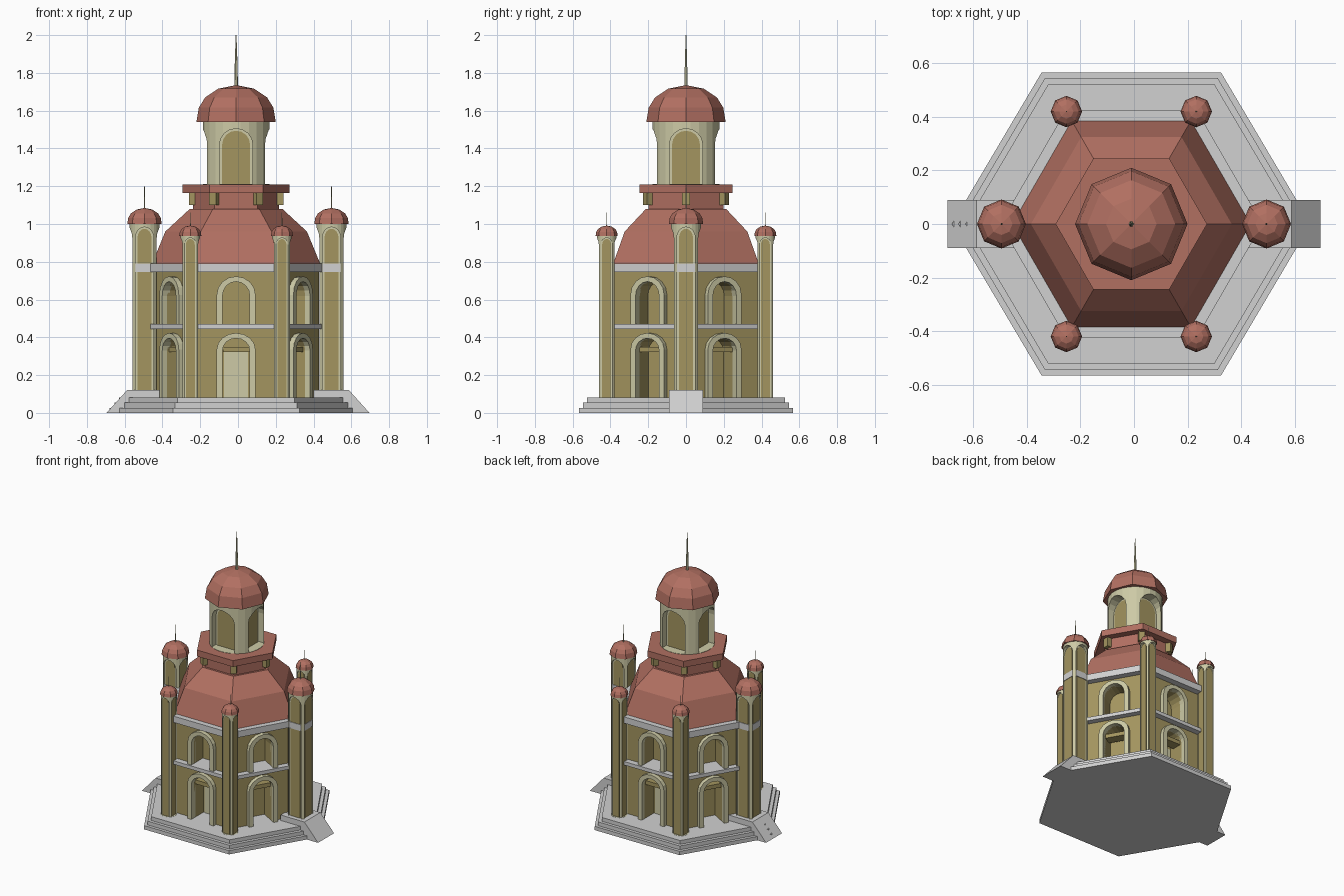
import bpy, bmesh
from math import sin, cos, pi, radians, sqrt

if "Cube" in bpy.data.objects:
    bpy.data.objects.remove(bpy.data.objects["Cube"])

def material(name, r, g, b):
    m = bpy.data.materials.new(name)
    m.diffuse_color = (r, g, b, 1)
    m.use_nodes = True
    m.node_tree.nodes["Principled BSDF"].inputs["Base Color"].default_value = m.diffuse_color
    return m

RED = material("roof_red", .44, .16, .12)
TAN = material("wall_tan", .37, .30, .115)
PALE = material("trim_pale", .61, .59, .38)
GREY = material("stone_grey", .64, .64, .64)
CX = -0.01  # centre of the main building

def finish(name, bm, mat):
    bmesh.ops.recalc_face_normals(bm, faces=bm.faces)
    me = bpy.data.meshes.new(name)
    bm.to_mesh(me)
    bm.free()
    if mat:
        me.materials.append(mat)
    ob = bpy.data.objects.new(name, me)
    bpy.context.collection.objects.link(ob)
    return ob

def lathe(name, profile, n, mat, cx=CX, cy=0, rot=0, sx=1):
    """Closed solid with n sides from (radius, z) points, bottom to top."""
    bm = bmesh.new()
    rings = []
    for r, z in profile:
        k = 1 if r == 0 else n
        rings.append([bm.verts.new((cx + sx * r * cos(rot + 2 * pi * i / n),
                                    cy + r * sin(rot + 2 * pi * i / n), z)) for i in range(k)])
    for a, b in zip(rings, rings[1:]):
        for i in range(n):
            j = (i + 1) % n
            bm.faces.new((a[i], a[j], b[0]) if len(b) == 1 else (a[i], a[j], b[j], b[i]))
    bm.faces.new(rings[0][::-1])
    if len(rings[-1]) > 1:
        bm.faces.new(rings[-1])
    return finish(name, bm, mat)

def hexa(name, apothem, z0, z1, mat, sx=1):
    r = apothem * 2 / sqrt(3)
    return lathe(name, [(r, z0), (r, z1)], 6, mat, sx=sx)

def arch(hw, z0, zs, za, n=8):
    """Arch outline from right foot over the top to left foot."""
    return ([(hw, z0)] + [(hw * cos(pi * i / n), zs + (za - zs) * sin(pi * i / n)) for i in range(n + 1)]
            + [(-hw, z0)])

def prism(bm, outline, d0, d1, a, cx=CX, cy=0):
    """Extrude an upright outline radially from d0 to d1 in direction a."""
    rows = [[bm.verts.new((cx + d * cos(a) - u * sin(a), cy + d * sin(a) + u * cos(a), z))
             for u, z in outline] for d in (d0, d1)]
    n = len(outline)
    bm.faces.new(rows[0])
    bm.faces.new(rows[1][::-1])
    for i in range(n):
        j = (i + 1) % n
        bm.faces.new((rows[0][i], rows[1][i], rows[1][j], rows[0][j]))

def rect(hw, z0, z1):
    return [(hw, z0), (hw, z1), (-hw, z1), (-hw, z0)]

def cut(ob, cutter):
    cutter.hide_render = True
    cutter.hide_viewport = True
    m = ob.modifiers.new("openings", 'BOOLEAN')
    m.operation = 'DIFFERENCE'
    m.solver = 'EXACT'
    m.object = cutter

def dome(name, r, z, cx, cy):
    prof = [(.9, 0), (1, 0), (.94, .36), (.78, .62), (.45, .84), (0, .93)]
    lathe(name, [(r * p, z + r * q) for p, q in prof], 8, RED, cx, cy)

def round_tower(name, r, rin, hw, panel, z0, zs, za, z1, cx, cy):
    """Round shaft with four tall arched niches backed by tan panels."""
    body = lathe(name + "_shaft", [(r, z0), (r, z1)], 24, PALE, cx, cy, pi / 24)
    cutters, panels = bmesh.new(), bmesh.new()
    for k in range(4):
        a = k * pi / 2
        prism(cutters, arch(hw, z0 + .002, zs, za), rin, r * 1.3, a, cx, cy)
        prism(panels, arch(panel, z0 + .002, zs, za - (hw - panel) * .8), rin - .004, rin + .004, a, cx, cy)
    cut(body, finish(name + "_cutter", cutters, None))
    finish(name + "_panels", panels, TAN)

# Stepped hexagonal base
for i, ap in enumerate((.566, .545, .523)):
    hexa("base_step_%d" % (i + 1), ap, i * .027, (i + 1) * .027, GREY, 1.025)

# Side ramps
for s, side in ((1, "right"), (-1, "left")):
    bm = bmesh.new()
    pts = [(.40, 0), (.696, 0), (.588, .12), (.40, .12)]
    rows = [[bm.verts.new((s * x, y, z)) for x, z in pts] for y in (-.09, .09)]
    bm.faces.new(rows[0])
    bm.faces.new(rows[1][::-1])
    for i in range(4):
        j = (i + 1) % 4
        bm.faces.new((rows[0][i], rows[1][i], rows[1][j], rows[0][j]))
    finish(side + "_ramp", bm, GREY)

# Walls with two storeys of arched openings, frames and lintels
walls = hexa("walls", .38, .06, .76, TAN)
holes, frames, lintels, doors = bmesh.new(), bmesh.new(), bmesh.new(), bmesh.new()
for k in range(6):
    a = radians(30 + 60 * k)
    for z0, zs, za, depth in ((.07, .33, .395, .27), (.46, .62, .695, .28)):
        inner = arch(.072, z0, zs, za)
        outer = arch(.103, z0, zs + .005, za + .028)
        prism(holes, inner, depth, .5, a)
        prism(frames, outer + inner[::-1], .365, .41, a)
    prism(lintels, rect(.07, .322, .35), .30, .37, a)
    if k in (1, 4):
        prism(doors, rect(.064, .078, .325), .266, .275, a)
cut(walls, finish("wall_cutter", holes, None))
finish("arch_frames", frames, PALE)
finish("door_lintels", lintels, TAN)
finish("doors", doors, PALE)

# Belt course (also the upper floor) and cornice
hexa("belt_course", .422, .445, .47, GREY)
hexa("cornice", .424, .745, .79, GREY)

# Main hexagonal roof, neck, cap ring and brackets
lathe("main_roof", [(.445, .79), (.375, .96), (.245, 1.08), (.228, 1.08), (.228, 1.17)], 6, RED)
lathe("roof_cap", [(.283, 1.165), (.283, 1.21)], 6, RED)
brackets = bmesh.new()
for k in range(6):
    prism(brackets, rect(.02, 1.10, 1.165), .21, .25, radians(60 * k))
finish("cap_brackets", brackets, TAN)

# Lantern with dome and spire
round_tower("lantern", .178, .108, .088, .074, 1.21, 1.42, 1.505, 1.545, CX, 0)
dome("lantern_dome", .21, 1.54, CX, 0)
lathe("lantern_spire", [(.010, 1.72), (.007, 1.86), (.002, 2.0)], 6, PALE)

# Two large side towers and four small corner towers
bands = bmesh.new()
for k in range(6):
    a = radians(60 * k)
    if k % 3 == 0:
        x, y = .495 * cos(a), 0
        name, r, z, tip = "side_tower_%d" % k, .081, 1.0, 1.205
        for j in range(4):
            prism(bands, rect(.047, .745, .79), .03, .0625, j * pi / 2, x, y)
    else:
        x, y = CX + .485 * cos(a), .485 * sin(a)
        name, r, z, tip = "corner_tower_%d" % k, .052, .937, 1.06
    round_tower(name, r, r * .68, r * .6, r * .46, .08, z - r * .9, z - r * .2, z + .005, x, y)
    rd = r * 1.13
    dome(name + "_dome", rd, z, x, y)
    lathe(name + "_finial", [(r * .05, z + rd * .9), (.0012, tip)], 6, PALE, x, y)
finish("side_tower_bands", bands, GREY)
